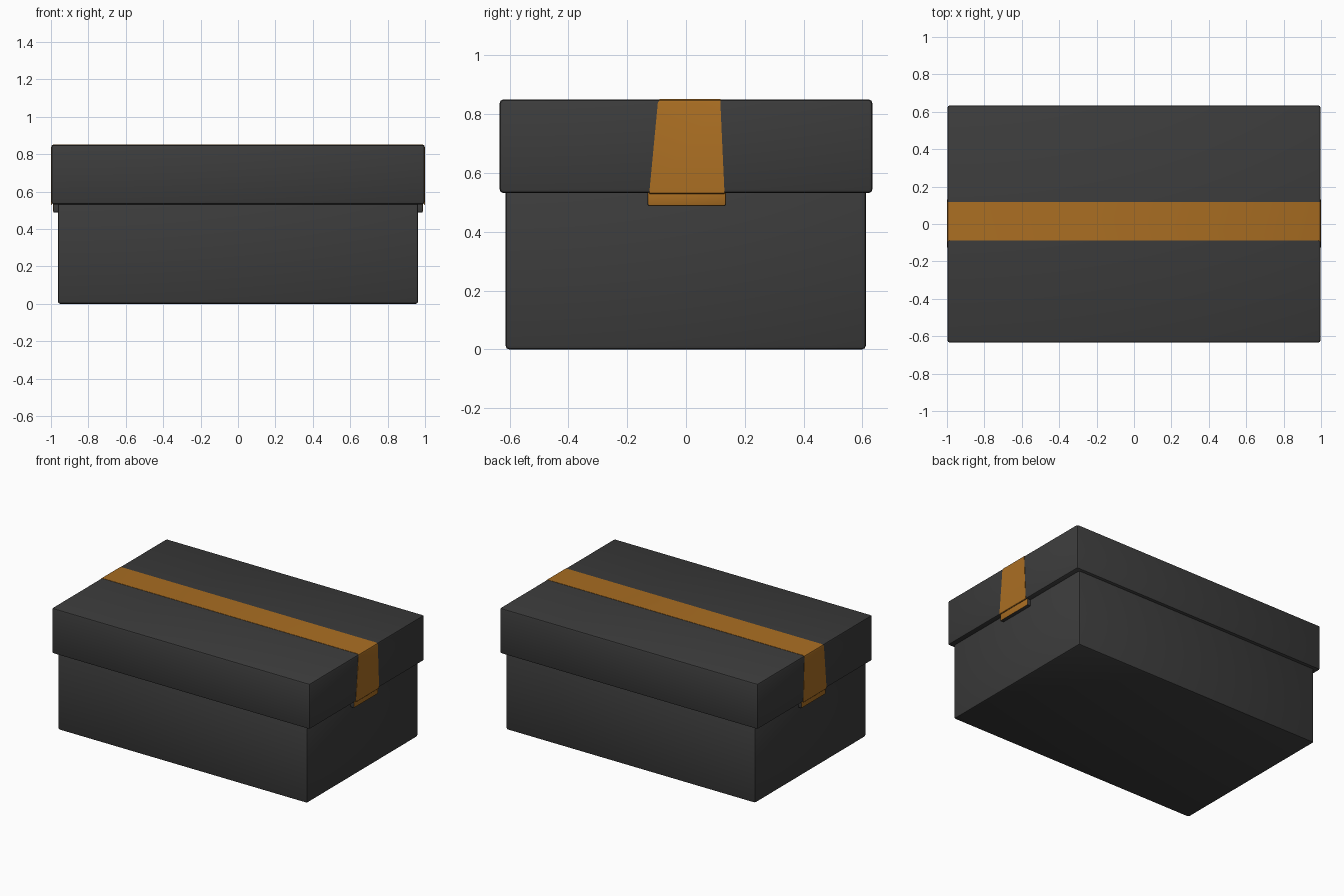
import bpy, bmesh, math

if "Cube" in bpy.data.objects:
    bpy.data.objects.remove(bpy.data.objects["Cube"])


def material(name, rgb):
    m = bpy.data.materials.new(name)
    m.diffuse_color = (*rgb, 1)
    m.use_nodes = True
    m.node_tree.nodes["Principled BSDF"].inputs["Base Color"].default_value = m.diffuse_color
    return m


CHARCOAL = material("charcoal", (0.045, 0.045, 0.045))
GOLD = material("amber", (0.40, 0.155, 0.016))


def finish(name, bm, mats):
    bmesh.ops.recalc_face_normals(bm, faces=bm.faces)
    me = bpy.data.meshes.new(name)
    bm.to_mesh(me)
    bm.free()
    ob = bpy.data.objects.new(name, me)
    bpy.context.collection.objects.link(ob)
    for m in mats:
        me.materials.append(m)
    bpy.ops.object.select_all(action='DESELECT')
    ob.select_set(True)
    bpy.context.view_layer.objects.active = ob
    bpy.ops.object.shade_smooth_by_angle(angle=math.radians(35))
    return ob


def rounded_box(name, lo, hi, bevel, gold_ends=False):
    bm = bmesh.new()
    bmesh.ops.create_cube(bm, size=1)
    for v in bm.verts:
        for i in range(3):
            v.co[i] = hi[i] if v.co[i] > 0 else lo[i]
    bmesh.ops.bevel(bm, geom=bm.edges[:], offset=bevel, segments=2,
                    profile=0.5, affect='EDGES')
    bm.normal_update()
    if gold_ends:
        for f in bm.faces:
            f.material_index = int(abs(f.normal.x) > 0.9)
    return finish(name, bm, [CHARCOAL, GOLD])


# Box body and overhanging lid
rounded_box("box_body", (-0.963, -0.614, 0), (0.963, 0.612, 0.55), 0.012)
rounded_box("box_lid", (-0.997, -0.634, 0.532), (0.997, 0.634, 0.85), 0.012)

# Strap tabs hanging below the lid on both ends
for side, lo, hi in (("right", 0.95, 0.988), ("left", -0.988, -0.95)):
    rounded_box("strap_tab_" + side, (lo, -0.131, 0.488), (hi, 0.136, 0.545),
                0.005, gold_ends=True)

# Strap over the lid: flares down the ends, straight across the top
half = [(0.999, 0.532, -0.125, 0.131), (0.999, 0.838, -0.096, 0.117),
        (0.9955, 0.8475, -0.091, 0.117), (0.985, 0.852, -0.089, 0.117)]
rows = half + [(-x, z, a, b) for x, z, a, b in reversed(half)]
bm = bmesh.new()
loops = []
for x, z, a, b in rows:
    xi = math.copysign(abs(x) - 0.004, x)
    loops.append([bm.verts.new(p) for p in
                  ((x, a, z), (x, b, z), (xi, b, z - 0.004), (xi, a, z - 0.004))])
for p, q in zip(loops, loops[1:]):
    for i in range(4):
        j = (i + 1) % 4
        bm.faces.new((p[i], p[j], q[j], q[i]))
bm.faces.new(loops[0])
bm.faces.new(loops[-1])
finish("lid_strap", bm, [GOLD])
